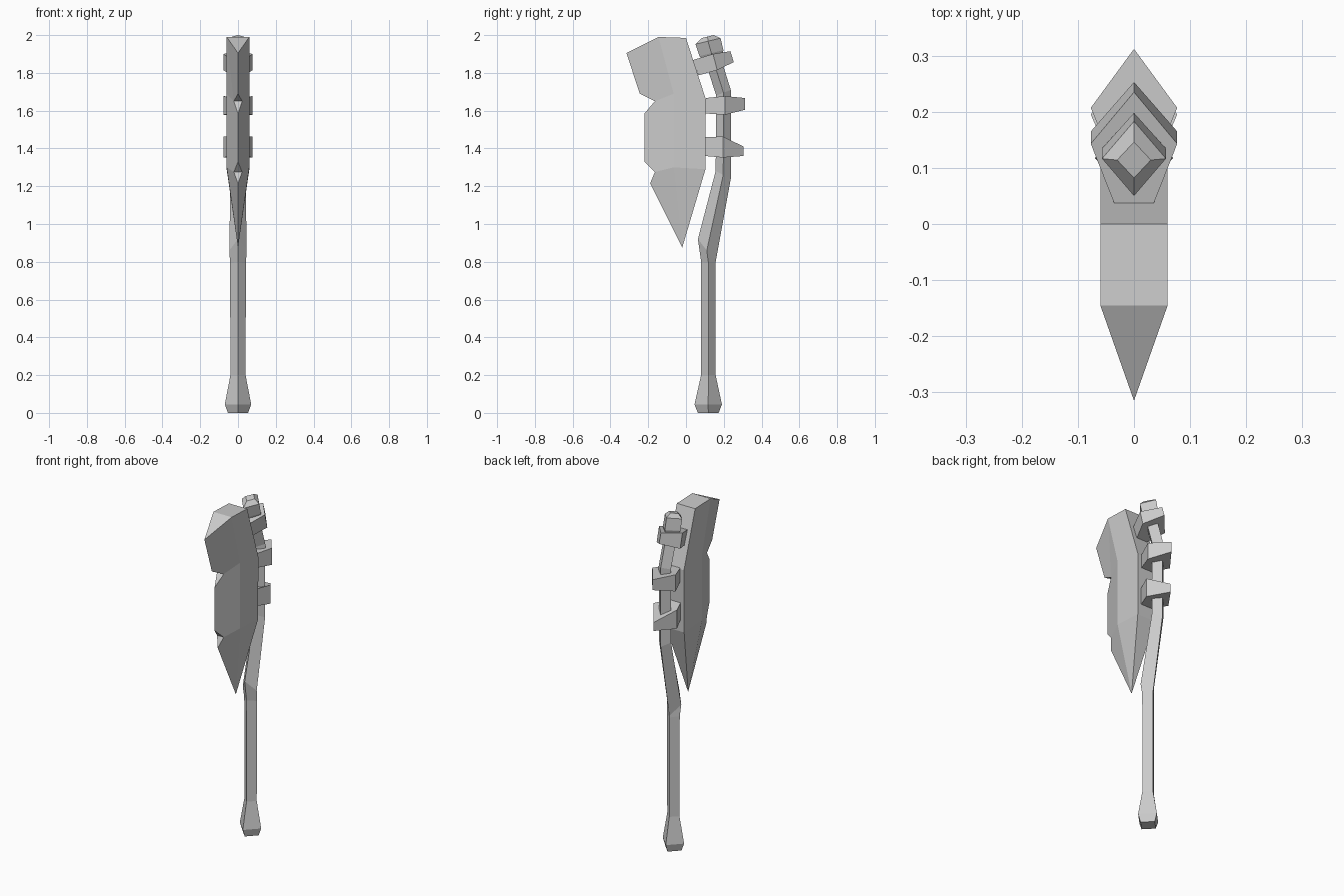
import bpy

if "Cube" in bpy.data.objects:
    bpy.data.objects.remove(bpy.data.objects["Cube"])


def make_object(name, verts, faces):
    mesh = bpy.data.meshes.new(name)
    mesh.from_pydata(verts, [], faces)
    mesh.validate()
    obj = bpy.data.objects.new(name, mesh)
    bpy.context.collection.objects.link(obj)
    # consistent outward normals
    import bmesh
    bm = bmesh.new()
    bm.from_mesh(mesh)
    bmesh.ops.recalc_face_normals(bm, faces=bm.faces)
    bm.to_mesh(mesh)
    bm.free()
    return obj


def loft(name, rings):
    """Join equal-sized rings of points into a capped solid."""
    n = len(rings[0])
    verts = [p for ring in rings for p in ring]
    faces = [(k * n + i, k * n + (i + 1) % n, (k + 1) * n + (i + 1) % n, (k + 1) * n + i)
             for k in range(len(rings) - 1) for i in range(n)]
    last = (len(rings) - 1) * n
    faces += [tuple(range(n)), tuple(range(last, last + n))]
    return make_object(name, verts, faces)


def diamond(fy, fz, by, bz, half):
    """Four-sided ring from its front and back corners and half width."""
    my, mz = (fy + by) / 2, (fz + bz) / 2
    return [(0, fy, fz), (half, my, mz), (0, by, bz), (-half, my, mz)]


def pentagon(front, mid, back):
    """Ring with a narrow flat front, wide shoulders and a pointed back."""
    return [(-.035, *front), (.035, *front), (.077, *mid), (0, *back), (-.077, *mid)]


# Bent handle with flared pommel and a tilted top knob
loft("handle", [diamond(*r) for r in (
    (.063, 0, .173, 0, .053),
    (.045, .045, .19, .045, .07),
    (.08, .20, .157, .20, .04),
    (.08, .80, .157, .79, .042),
    (.063, .92, .157, .80, .046),
    (.157, 1.28, .237, 1.24, .04),
    (.16, 1.68, .237, 1.71, .04),
    (.108, 1.841, .188, 1.867, .04),
    (.071, 1.889, .198, 1.92, .057),
    (.05, 1.952, .183, 1.984, .057),
    (.082, 1.984, .146, 2.0, .03))])

# Bindings joining blade and handle: bottom ring then top ring
loft("lower_binding", [pentagon((.10, 1.36), (.195, 1.352), (.305, 1.36)),
                       pentagon((.10, 1.46), (.195, 1.463), (.305, 1.41))])
loft("middle_binding", [pentagon((.105, 1.585), (.207, 1.578), (.312, 1.605)),
                        pentagon((.105, 1.667), (.207, 1.677), (.312, 1.667))])
loft("upper_binding", [pentagon((.066, 1.787), (.165, 1.815), (.253, 1.857)),
                       pentagon((.036, 1.868), (.143, 1.90), (.235, 1.915))])

# Notched blade: outline (half thickness, y, z), then two inner ridge points
T, N = .06, .022
outline = [(T, 0, 1.985), (T, .105, 1.66), (T, .103, 1.29), (0, -.02, .875),
           (0, -.19, 1.215), (N, -.165, 1.275), (0, -.22, 1.33), (0, -.22, 1.585),
           (N, -.165, 1.65), (0, -.245, 1.69), (0, -.315, 1.905), (T, -.145, 1.99)]
half = outline + [(T, -.065, 1.69), (T, -.065, 1.30)]
verts = list(half)
mirror = []
for i, (x, y, z) in enumerate(half):
    if x:
        mirror.append(len(verts))
        verts.append((-x, y, z))
    else:
        mirror.append(i)
side = [(0, 1, 2, 13, 12, 11), (11, 12, 8), (11, 8, 9, 10),
        (12, 13, 5, 6, 7, 8), (2, 3, 13), (13, 3, 4, 5)]
faces = side + [tuple(mirror[i] for i in f) for f in side]
for a in range(len(outline)):
    b = (a + 1) % len(outline)
    rim = tuple(dict.fromkeys((a, b, mirror[b], mirror[a])))
    if len(rim) > 2:
        faces.append(rim)
make_object("blade", verts, faces)
